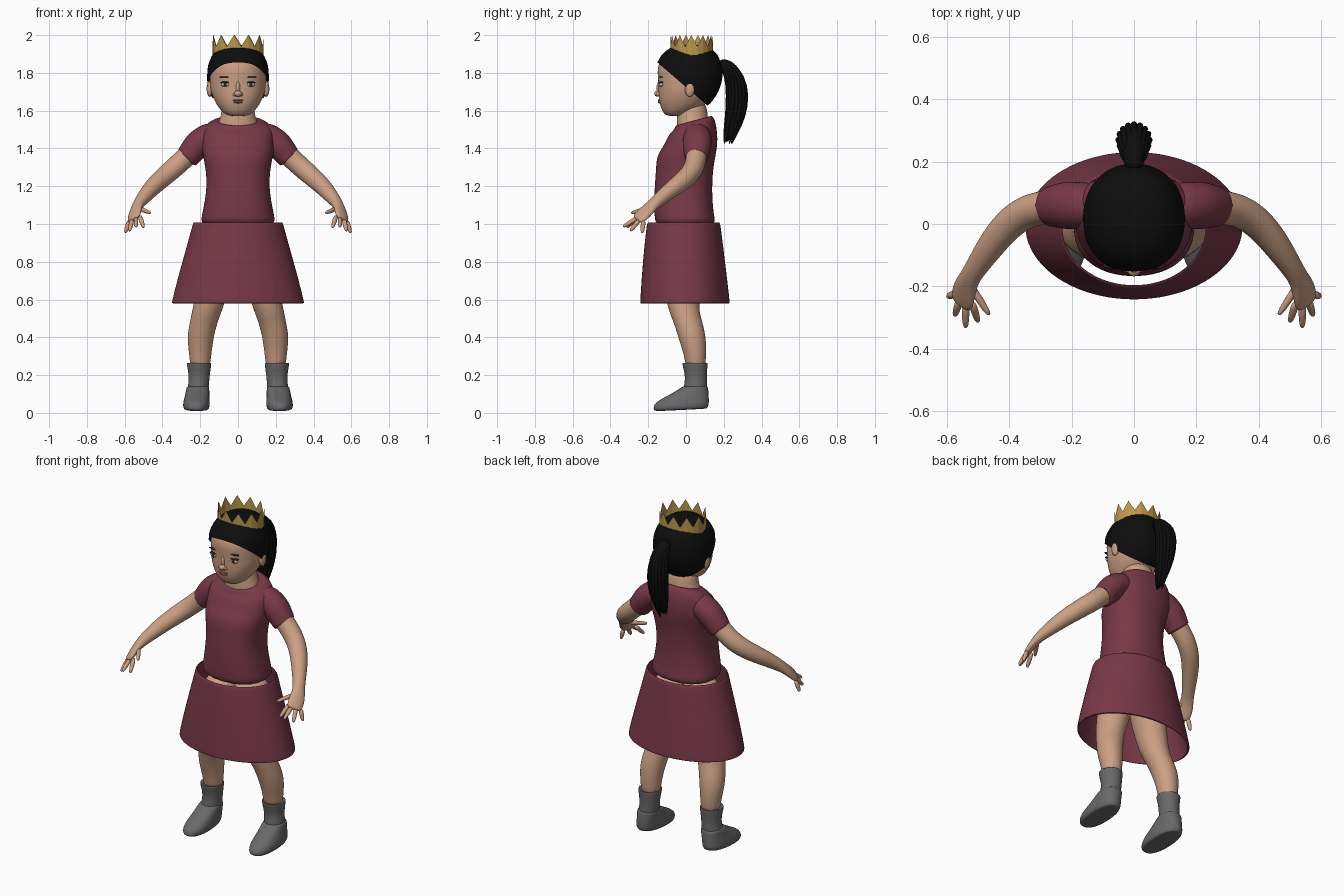
import bpy, bmesh, math, random
from mathutils import Vector
from mathutils.bvhtree import BVHTree

random.seed(4)
if "Cube" in bpy.data.objects:
    bpy.data.objects.remove(bpy.data.objects["Cube"])


def material(name, r, g, b):
    m = bpy.data.materials.new(name)
    m.use_nodes = True
    m.diffuse_color = (r, g, b, 1)
    bsdf = next(n for n in m.node_tree.nodes if n.type == 'BSDF_PRINCIPLED')
    bsdf.inputs["Base Color"].default_value = (r, g, b, 1)
    return m


skin = material("skin", 0.60, 0.35, 0.23)
cloth = material("wine cloth", 0.19, 0.04, 0.065)
grey = material("grey leather", 0.14, 0.14, 0.145)
black = material("black hair", 0.004, 0.004, 0.004)
gold = material("gold", 0.50, 0.31, 0.07)
white = material("eye white", 0.55, 0.52, 0.48)
brown = material("dark brown", 0.03, 0.017, 0.012)
lip = material("lip", 0.36, 0.16, 0.11)


def finish(name, bm, mat, subdiv=2, mirror=False, smooth=True):
    bmesh.ops.recalc_face_normals(bm, faces=bm.faces)
    mesh = bpy.data.meshes.new(name)
    bm.to_mesh(mesh)
    bm.free()
    mesh.materials.append(mat)
    for f in mesh.polygons:
        f.use_smooth = smooth
    ob = bpy.data.objects.new(name, mesh)
    bpy.context.collection.objects.link(ob)
    if mirror:
        ob.modifiers.new("Mirror", 'MIRROR')
    if subdiv:
        mod = ob.modifiers.new("Subdivision", 'SUBSURF')
        mod.levels = mod.render_levels = subdiv
    return ob


def bridge(bm, rings, caps):
    loops = [[bm.verts.new(p) for p in ring] for ring in rings]
    for a, b in zip(loops, loops[1:]):
        for i in range(len(a)):
            j = (i + 1) % len(a)
            bm.faces.new((a[i], a[j], b[j], b[i]))
    if caps:
        bm.faces.new(loops[0])
        bm.faces.new(loops[-1])


def outline(z, cx, half, front, back, power=2.0, n=20):
    """Level rounded ring: half width in x, from front to back in y."""
    pts = []
    for i in range(n):
        a = math.tau * i / n
        c, s = math.cos(a), math.sin(a)
        x = math.copysign(abs(c) ** (2 / power), c)
        y = math.copysign(abs(s) ** (2 / power), s)
        pts.append(Vector((cx + half * x, (front + back) / 2 + (back - front) / 2 * y, z)))
    return pts


def loft(name, rows, mat, mirror=False, caps=True, power=2.0, tilt=None, subdiv=2):
    bm = bmesh.new()
    rings = [outline(*r, power=power) for r in rows]
    if tilt:
        for p in (p for ring in rings for p in ring):
            p.z += tilt(p)
    bridge(bm, rings, caps)
    return finish(name, bm, mat, subdiv, mirror)


def add_tube(bm, path, n=12, side=(-0.7, -0.6, 0.4)):
    """Sweep of (x, y, z, wide, thin) stations."""
    pts = [Vector(p[:3]) for p in path]
    rings = []
    for i, p in enumerate(path):
        t = (pts[min(i + 1, len(pts) - 1)] - pts[max(i - 1, 0)]).normalized()
        u = Vector(side)
        u = (u - t * u.dot(t)).normalized()
        v = t.cross(u)
        angles = [math.tau * k / n for k in range(n)]
        rings.append([pts[i] + u * p[3] * math.cos(a) + v * p[-1] * math.sin(a) for a in angles])
    bridge(bm, rings, True)


def tube(name, path, mat, mirror=False, **kw):
    bm = bmesh.new()
    add_tube(bm, path, **kw)
    return finish(name, bm, mat, 2, mirror)


def blob(name, loc, size, mat, mirror=False):
    bm = bmesh.new()
    bmesh.ops.create_uvsphere(bm, u_segments=20, v_segments=12, radius=1)
    for v in bm.verts:
        v.co = Vector(loc) + Vector(a * b for a, b in zip(v.co, size))
    return finish(name, bm, mat, 0, mirror)


# Dress: fitted top, short sleeves and an open flared skirt
loft("dress_top", [
    (0.98, 0, .205, -.165, .165), (1.04, 0, .195, -.168, .15), (1.12, 0, .178, -.17, .142),
    (1.2, 0, .167, -.168, .14), (1.29, 0, .172, -.16, .145), (1.36, 0, .188, -.158, .158),
    (1.42, 0, .195, -.115, .168), (1.48, 0, .195, -.09, .168), (1.53, 0, .175, -.065, .155),
    (1.555, 0, .125, -.055, .135), (1.55, 0, .105, -.05, .125)], cloth, power=2.3,
    tilt=lambda p: 0.28 * (p.y - 0.06) if p.z > 1.5 else 0)
tube("sleeve", [
    (.11, .06, 1.46, .07, .07), (.16, .06, 1.465, .08, .08), (.2, .06, 1.435, .082, .078),
    (.24, .058, 1.39, .073, .07), (.268, .056, 1.352, .066, .064), (.273, .056, 1.346, .064, .062),
    (.27, .056, 1.35, .05, .05)], cloth, True, n=16)
loft("skirt", [
    (.58, 0, .345, -.24, .225), (.58, 0, .355, -.246, .235), (.59, 0, .355, -.246, .235),
    (.72, 0, .322, -.238, .22), (.88, 0, .276, -.224, .2), (.985, 0, .247, -.212, .187),
    (1.008, 0, .24, -.208, .182), (1.01, 0, .232, -.198, .172), (.99, 0, .234, -.2, .174),
    (.72, 0, .314, -.23, .212), (.58, 0, .345, -.24, .225)], cloth, caps=False)

# Legs, socks and shoes
loft("leg", [
    (.22, .2, .05, .0, .1), (.3, .2, .058, -.008, .108), (.4, .2, .071, -.042, .107),
    (.48, .182, .074, -.065, .088), (.55, .16, .08, -.098, .066), (.7, .125, .092, -.12, .08),
    (.85, .1, .1, -.13, .11), (.99, .09, .1, -.13, .12)], skin, True)
loft("sock", [
    (.11, .212, .056, -.015, .113), (.14, .21, .056, -.012, .112), (.19, .205, .055, -.004, .11),
    (.24, .206, .063, -.016, .114), (.262, .206, .066, -.021, .116), (.267, .206, .063, -.018, .113),
    (.258, .205, .052, -.006, .104)], grey, True)
loft("shoe", [
    (.008, .218, .05, -.145, .1), (.01, .22, .064, -.168, .114), (.025, .221, .071, -.176, .121),
    (.055, .22, .071, -.166, .123), (.085, .217, .066, -.11, .122), (.115, .214, .063, -.055, .12),
    (.138, .212, .06, -.022, .117), (.142, .212, .052, -.012, .11)], grey, True, power=2.3,
    tilt=lambda p: 0.05 * (p.y + 0.17) if p.z < 0.03 else 0)

# Arms, palms and fingers
tube("arm", [
    (.2, .06, 1.43, .058), (.27, .055, 1.36, .057), (.34, .045, 1.295, .056), (.405, .0, 1.24, .053),
    (.46, -.07, 1.188, .047), (.51, -.145, 1.128, .036), (.53, -.177, 1.1, .036, .028),
    (.545, -.213, 1.065, .047, .022), (.551, -.245, 1.035, .047, .018), (.555, -.262, 1.02, .038, .012)],
    skin, True)
fingers = bmesh.new()
for base, tip in [((.52, -.25, 1.045), (.5, -.315, .98)), ((.54, -.255, 1.035), (.54, -.333, .985)),
                  ((.56, -.245, 1.025), (.575, -.295, .962)), ((.575, -.225, 1.02), (.597, -.232, .952)),
                  ((.53, -.19, 1.085), (.463, -.293, 1.058))]:
    a, b = Vector(base), Vector(tip)
    stations = ((0, .014), (.5, .0135), (.85, .011), (1, .006))
    add_tube(fingers, [(*a.lerp(b, t), r) for t, r in stations], n=8, side=(1, 0, .2))
finish("fingers", fingers, skin, 1, True)

# Neck and head
loft("neck", [(1.45, 0, .1, -.04, .12), (1.53, 0, .112, -.052, .125), (1.565, 0, .09, -.046, .115),
              (1.66, 0, .085, -.05, .11)], skin)
head_rows = [
    (1.572, 0, .03, -.085, -.03), (1.576, 0, .062, -.11, .0), (1.6, 0, .092, -.128, .06),
    (1.64, 0, .12, -.143, .115), (1.69, 0, .143, -.148, .15), (1.74, 0, .15, -.147, .17),
    (1.79, 0, .151, -.153, .178), (1.84, 0, .146, -.152, .172), (1.89, 0, .122, -.122, .15),
    (1.922, 0, .08, -.075, .105), (1.934, 0, .03, -.02, .05)]
head = loft("head", head_rows, skin, power=2.15)
blob("ear", (.15, .02, 1.715), (.016, .026, .042), skin, True)
blob("nose", (0, -.15, 1.69), (.02, .018, .016), skin)
blob("nose_bridge", (0, -.143, 1.72), (.012, .013, .035), skin)
blob("nostril", (.016, -.147, 1.686), (.011, .011, .01), skin, True)

# Facial features set on the head surface
bpy.context.view_layer.update()
tree = BVHTree.FromObject(head, bpy.context.evaluated_depsgraph_get())


def on_face(name, x, z, size, mat, out=0.0):
    hit = tree.ray_cast(Vector((x, -1, z)), Vector((0, 1, 0)))[0]
    return blob(name, (x, hit.y - out, z), size, mat, x > 0)


on_face("eye_white", .068, 1.738, (.023, .012, .011), white)
on_face("iris", .068, 1.738, (.0105, .008, .0105), brown, .006)
on_face("upper_lid", .069, 1.75, (.027, .014, .004), brown)
on_face("eyebrow", .07, 1.778, (.03, .012, .003), brown)
on_face("upper_lip", 0, 1.655, (.03, .007, .005), lip)
on_face("lower_lip", 0, 1.645, (.024, .009, .006), lip)

# Hair cap: swollen head shape trimmed along a sloping hairline
bm = bmesh.new()
rings = [outline(z + max(0, z - 1.8) * 0.11, 0, w + .013, f - .006, b + .017, 2.15, 32)
         for z, _, w, f, b in head_rows[2:]]
bridge(bm, rings, True)
bmesh.ops.subdivide_edges(bm, edges=bm.edges[:], cuts=1, use_grid_fill=True, smooth=0.3)
bmesh.ops.bisect_plane(bm, geom=bm.verts[:] + bm.edges[:] + bm.faces[:], clear_inner=True,
                       plane_co=(0, 0, 1.725), plane_no=(0, .86, 1))
finish("hair_cap", bm, black, 1)

# Ponytail: a full core with loose strands
tail = [(0, .17, 1.845, .03), (0, .215, 1.845, .036), (0, .258, 1.79, .048), (0, .275, 1.69, .058),
        (0, .262, 1.58, .05), (0, .235, 1.5, .032), (0, .22, 1.44, .01)]
tube("ponytail", tail, black, side=(1, 0, 0))
strands = bmesh.new()
for k in range(16):
    a = math.tau * k / 16
    drop = random.uniform(-.03, .05)
    path = []
    for i, (x, y, z, r) in enumerate(tail[1:]):
        r = max(r, .02) * .9
        path.append((r * math.cos(a), y + r * math.sin(a), z + drop * i / 5, .012 if i < 5 else .003))
    add_tube(strands, path, n=6, side=(1, .1, 0))
finish("ponytail_strands", strands, black, 1)

# Crown: thin band with a zigzag rim
points = 11
bm = bmesh.new()
low, high = [], []
for i in range(points * 2):
    a = math.tau * i / (points * 2) - math.pi / 2 - 0.16
    x, y = .136 * math.cos(a), .03 + .114 * math.sin(a)
    low.append(bm.verts.new((x, y, 1.885)))
    high.append(bm.verts.new((x, y, 1.94 if i % 2 else 2.0)))
for i in range(points * 2):
    j = (i + 1) % (points * 2)
    bm.faces.new((low[i], low[j], high[j], high[i]))
finish("crown", bm, gold, 0, smooth=False)
